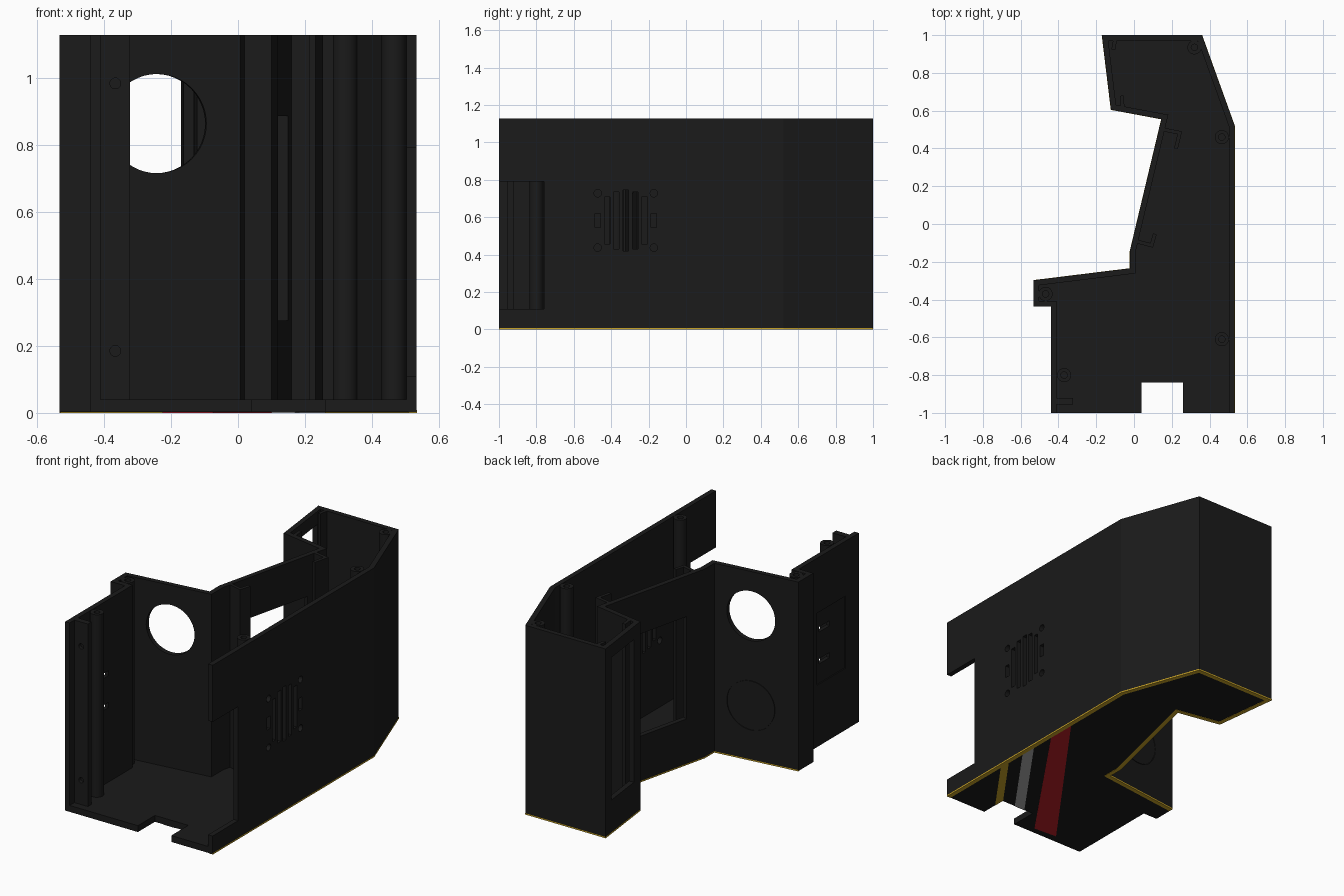
import bpy, bmesh, math
from mathutils import Matrix, Vector

if "Cube" in bpy.data.objects:
    bpy.data.objects.remove(bpy.data.objects["Cube"])

TOP, FLOOR, TRIM, WALL = 1.128, 0.04, 0.002, 0.03


def material(name, rgb):
    m = bpy.data.materials.new(name)
    m.diffuse_color = (*rgb, 1)
    m.use_nodes = True
    m.node_tree.nodes["Principled BSDF"].inputs["Base Color"].default_value = m.diffuse_color
    return m


BLACK = material("black_plastic", (0.0105, 0.0105, 0.0105))
GOLD = material("gold", (0.60, 0.38, 0.02))
RED = material("red", (0.52, 0.015, 0.022))
GREY = material("grey", (0.43, 0.43, 0.43))


def finish(name, bm, mat=BLACK):
    bmesh.ops.recalc_face_normals(bm, faces=bm.faces)
    me = bpy.data.meshes.new(name)
    bm.to_mesh(me)
    bm.free()
    ob = bpy.data.objects.new(name, me)
    bpy.context.collection.objects.link(ob)
    if mat:
        me.materials.append(mat)
    return ob


def prism(name, pts, z0, z1, mat=BLACK):
    bm = bmesh.new()
    f = bm.faces.new([bm.verts.new((x, y, z0)) for x, y in pts])
    ext = bmesh.ops.extrude_face_region(bm, geom=[f])
    vs = [v for v in ext["geom"] if isinstance(v, bmesh.types.BMVert)]
    bmesh.ops.translate(bm, verts=vs, vec=(0, 0, z1 - z0))
    return finish(name, bm, mat)


def strip(name, path, thick, z0, z1, mat=BLACK):
    """Mitred wall to the left of a path."""
    p = [Vector(q) for q in path]
    d = [(b - a).normalized() for a, b in zip(p, p[1:])]
    n = [Vector((-v.y, v.x)) for v in d]
    inner = []
    for i, q in enumerate(p):
        a, b = n[max(i - 1, 0)], n[min(i, len(n) - 1)]
        inner.append(q + (a + b) * thick / (1 + a.dot(b)))
    return prism(name, p + inner[::-1], z0, z1, mat)


def add_box(bm, center, size, rot=0):
    m = (Matrix.Translation(center) @ Matrix.Rotation(rot, 4, "Z")
         @ Matrix.Diagonal((*size, 1)))
    bmesh.ops.create_cube(bm, size=1, matrix=m)


def add_cyl(bm, center, r, depth, rot=0, segs=48):
    """Cylinder lying along y, turned about z."""
    m = (Matrix.Translation(center) @ Matrix.Rotation(rot, 4, "Z")
         @ Matrix.Rotation(math.pi / 2, 4, "X"))
    bmesh.ops.create_cone(bm, cap_ends=True, segments=segs, radius1=r, radius2=r,
                          depth=depth, matrix=m)


def cut(ob, cutter):
    mod = ob.modifiers.new("cut", "BOOLEAN")
    mod.operation, mod.solver, mod.object = "DIFFERENCE", "EXACT", cutter
    mod.use_self = True
    cutter.hide_render = True
    cutter.hide_viewport = True
    cutter.display_type = "WIRE"


# Outer wall path, from the front right corner around to the front left
path = [(0.533, -1), (0.533, 0.52), (0.36, 1), (-0.17, 1), (-0.122, 0.605),
        (0.145, 0.555), (-0.022, -0.145), (-0.022, -0.235), (-0.533, -0.298),
        (-0.533, -0.438), (-0.44, -0.438), (-0.44, -1)]
notch = [(0.04, -1), (0.04, -0.84), (0.26, -0.84), (0.26, -1)]

prism("floor", path + notch, TRIM, FLOOR)
walls = strip("walls", path, WALL, FLOOR, TOP)

# Openings in the walls
bm = bmesh.new()
add_box(bm, (0.53, -0.9, 0.45), (0.2, 0.28, 0.68))            # front notch in right wall
for off, h in ((-0.1, 0.25), (-0.05, 0.305), (0, 0.325), (0.05, 0.305), (0.1, 0.25)):
    add_box(bm, (0.52, -0.322 + off, 0.582), (0.1, 0.03, h))   # vent slots
for s in (-1, 1):
    y = -0.322 + s * 0.15
    add_box(bm, (0.52, y, 0.582), (0.1, 0.03, 0.075))
    for z in (0.437, 0.728):
        add_cyl(bm, (0.52, y, z), 0.02, 0.1, math.pi / 2, 16)
tilt = math.atan2(0.063, 0.511)
hole = Vector((-0.245, -0.2625, 0.863))
add_cyl(bm, hole, 0.148, 0.15, tilt)                          # round through hole
outward = Vector((-math.sin(tilt), math.cos(tilt), 0))
disc = Vector((-0.245, -0.2625, 0.33))
add_cyl(bm, disc + outward * 0.01, 0.148, 0.03, tilt)         # seat of blanking disc
slant = math.atan2(0.7, 0.167)                                # slanted wall window
add_box(bm, (0.066, 0.215, 0.58), (0.48, 0.1, 0.61), slant)
back = math.atan2(0.395, -0.05)                               # rear side window
add_box(bm, (-0.145, 0.805, 0.625), (0.26, 0.09, 0.85), back)
add_box(bm, (-0.44, -0.74, 0.585), (0.014, 0.265, 0.43))      # recessed side panel
for z in (0.5, 0.69):
    add_box(bm, (-0.43, -0.685, z), (0.1, 0.1, 0.03))
cut(walls, finish("wall_cutter", bm, None))

# Disc set into the wall, leaving a fine groove
bm = bmesh.new()
add_cyl(bm, disc - outward * 0.006, 0.1445, 0.012, tilt)
finish("blanking_disc", bm)

# Internal mounting rails
strip("front_window_rail", [(0.005, -0.1), (0.1, -0.125), (0.12, -0.055)],
      0.02, FLOOR, TOP)
strip("rear_window_rail", [(0.13, 0.495), (0.23, 0.475), (0.212, 0.4)],
      0.02, FLOOR, TOP)
strip("back_corner_rail", [(-0.1, 0.92), (-0.09, 0.975)], 0.02, FLOOR, TOP)
strip("back_inner_rail", [(-0.05, 0.615), (-0.055, 0.68)], 0.02, FLOOR, TOP)
plate = prism("front_mounting_plate", [(-0.411, -0.955), (-0.322, -0.955),
              (-0.322, -0.92), (-0.411, -0.92)], FLOOR, TOP)
bm = bmesh.new()
for z in (0.185, 0.983):
    add_cyl(bm, (-0.366, -0.955, z), 0.016, 0.04, 0, 20)
cut(plate, finish("plate_hole_cutter", bm, None))

# Screw posts with a blind hole on top
for i, (x, y) in enumerate([(0.465, 0.46), (0.465, -0.61), (0.32, 0.935),
                            (-0.37, -0.8), (-0.468, -0.37)]):
    bm = bmesh.new()
    bmesh.ops.create_cone(bm, cap_ends=True, segments=32, radius1=0.037, radius2=0.037,
                          depth=TOP - FLOOR,
                          matrix=Matrix.Translation((x, y, (TOP + FLOOR) / 2)))
    top = max(bm.faces, key=lambda f: f.calc_center_median().z)
    bmesh.ops.inset_region(bm, faces=[top], thickness=0.02)
    ext = bmesh.ops.extrude_face_region(bm, geom=[top])
    vs = [v for v in ext["geom"] if isinstance(v, bmesh.types.BMVert)]
    bmesh.ops.delete(bm, geom=[top], context="FACES_ONLY")
    bmesh.ops.translate(bm, verts=vs, vec=(0, 0, -0.1))
    post = finish(f"screw_post_{i + 1}", bm)
    bpy.ops.object.select_all(action="DESELECT")
    post.select_set(True)
    bpy.context.view_layer.objects.active = post
    bpy.ops.object.shade_smooth_by_angle(angle=math.radians(30))

# Gold edging: a band under the rim and a thin lip up the outside
strip("gold_edging", path[:9], 0.025, 0, TRIM, GOLD)
strip("gold_lip", path[8::-1], 0.001, 0, 0.008, GOLD)

# Diagonal stripes under the floor
prism("red_stripe", [(0.508, -0.12), (0.508, 0.055), (-0.225, -0.95), (-0.075, -0.96)],
      0, TRIM, RED)
prism("grey_stripe", [(0.508, -0.37), (0.508, -0.27), (0.1, -0.84), (0.17, -0.84)],
      0, TRIM, GREY)
prism("gold_stripe", [(0.508, -0.56), (0.508, -0.49), (0.26, -0.835), (0.26, -0.905)],
      0, TRIM, GOLD)
